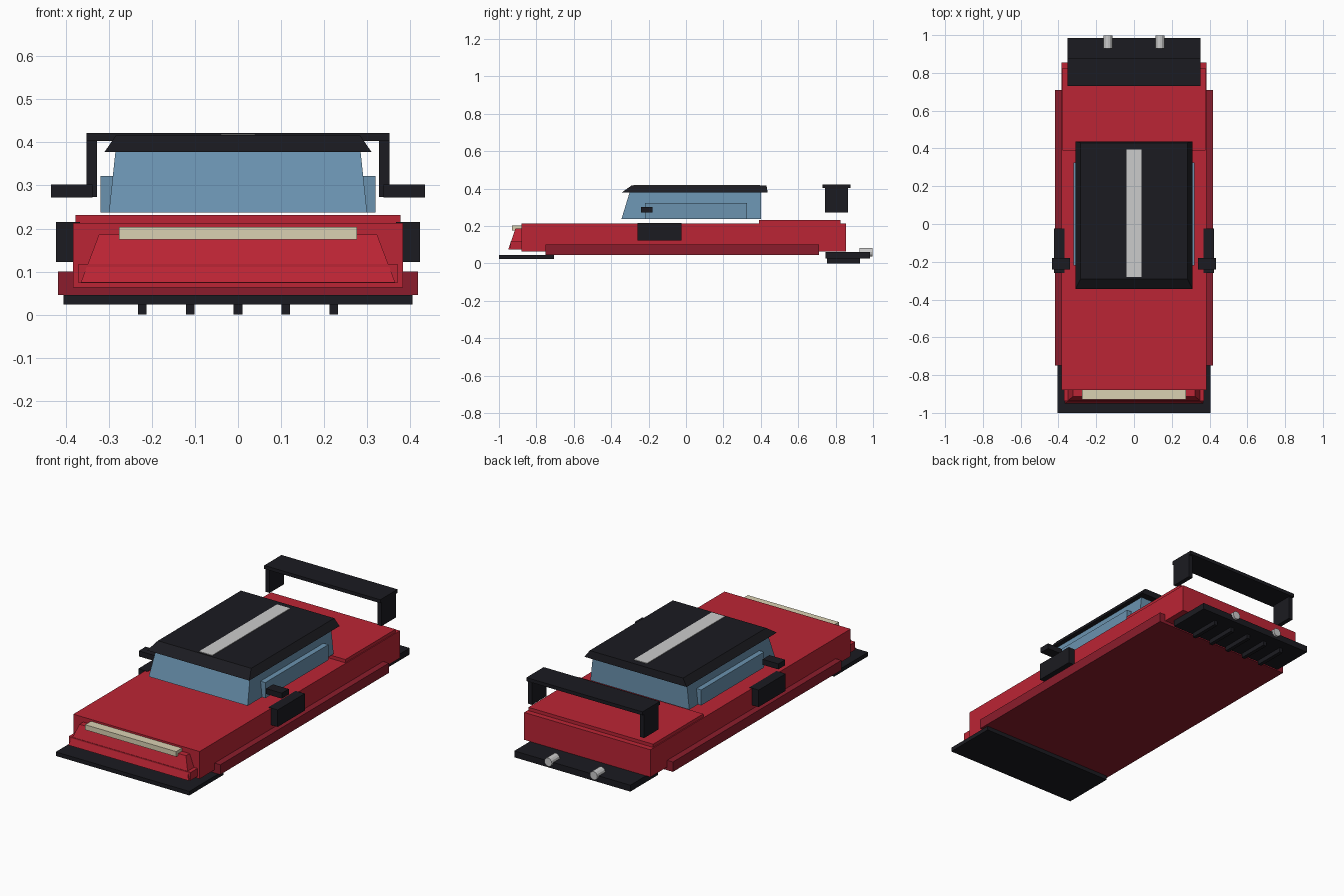
import bpy, bmesh, math

if "Cube" in bpy.data.objects:
    bpy.data.objects.remove(bpy.data.objects["Cube"])

def material(name, rgb):
    m = bpy.data.materials.new(name)
    m.diffuse_color = (*rgb, 1)
    m.use_nodes = True
    m.node_tree.nodes["Principled BSDF"].inputs["Base Color"].default_value = m.diffuse_color
    return m

RED = material("red", (0.50, 0.018, 0.035))
DARK_RED = material("dark_red", (0.26, 0.012, 0.025))
BLACK = material("black", (0.011, 0.011, 0.015))
GLASS = material("glass", (0.145, 0.29, 0.43))
CREAM = material("cream", (0.70, 0.64, 0.45))
SILVER = material("silver", (0.60, 0.60, 0.60))

def loft(name, low, high, mat):
    """Six-sided solid between two rectangles, each (x0, x1, y0, y1, z)."""
    bm = bmesh.new()
    rings = [[bm.verts.new((x, y, r[4])) for x, y in
              ((r[0], r[2]), (r[1], r[2]), (r[1], r[3]), (r[0], r[3]))]
             for r in (low, high)]
    bm.faces.new(rings[0][::-1])
    bm.faces.new(rings[1])
    for i in range(4):
        j = (i + 1) % 4
        bm.faces.new((rings[0][i], rings[0][j], rings[1][j], rings[1][i]))
    me = bpy.data.meshes.new(name)
    bm.to_mesh(me)
    bm.free()
    me.materials.append(mat)
    ob = bpy.data.objects.new(name, me)
    bpy.context.collection.objects.link(ob)
    return ob

def box(name, x, y, z, mat):
    return loft(name, (*x, *y, z[0]), (*x, *y, z[1]), mat)

def pair(name, x, y, z, mat):
    ob = box(name, x, y, z, mat)
    ob.modifiers.new("mirror", 'MIRROR')
    return ob

# Body shell, rear deck and sill floor
box("body", (-.383, .383), (-.88, .855), (.063, .213), RED)
box("rear_deck", (-.378, .378), (.39, .825), (.20, .231), RED)
box("sill_floor", (-.418, .418), (-.75, .71), (.046, .10), DARK_RED)

# Nose with bumper and light bar
loft("nose", (-.365, .365, -.95, -.87, .075), (-.323, .323, -.912, -.87, .186), RED)
box("front_bumper", (-.37, .37), (-.938, -.87), (.073, .117), RED)
box("light_bar", (-.276, .276), (-.93, -.873), (.175, .203), CREAM)

# Splitter, diffuser and fins
box("front_splitter", (-.405, .405), (-1, -.705), (.024, .046), BLACK)
box("rear_diffuser", (-.352, .352), (.745, .985), (.025, .06), BLACK)
for i in range(5):
    x = (i - 2) * .111
    box(f"diffuser_fin_{i + 1}", (x - .01, x + .01), (.755, .93), (0, .03), BLACK)

# Exhaust pipes
for side, x in (("left", -.138), ("right", .138)):
    bpy.ops.mesh.primitive_cylinder_add(vertices=12, radius=.023, depth=.07,
                                        location=(x, .963, .06),
                                        rotation=(math.pi / 2, 0, 0))
    pipe = bpy.context.object
    pipe.name = f"exhaust_{side}"
    pipe.data.materials.append(SILVER)

# Cabin glass, side windows, roof and stripe
loft("cabin_glass", (-.30, .30, -.345, .40, .237), (-.284, .284, -.30, .40, .385), GLASS)
pair("side_windows", (.28, .32), (-.22, .325), (.237, .322), GLASS)
loft("roof", (-.31, .31, -.345, .437, .378), (-.283, .283, -.29, .43, .417), BLACK)
box("roof_stripe", (-.04, .04), (-.28, .395), (.405, .42), SILVER)

# Side intakes and mirrors
pair("side_intakes", (.367, .423), (-.26, -.025), (.122, .215), BLACK)
pair("mirrors", (.338, .434), (-.24, -.18), (.272, .302), BLACK)

# Rear wing
box("wing_plane", (-.352, .352), (.73, .88), (.403, .422), BLACK)
pair("wing_endplates", (.328, .352), (.742, .865), (.273, .41), BLACK)
